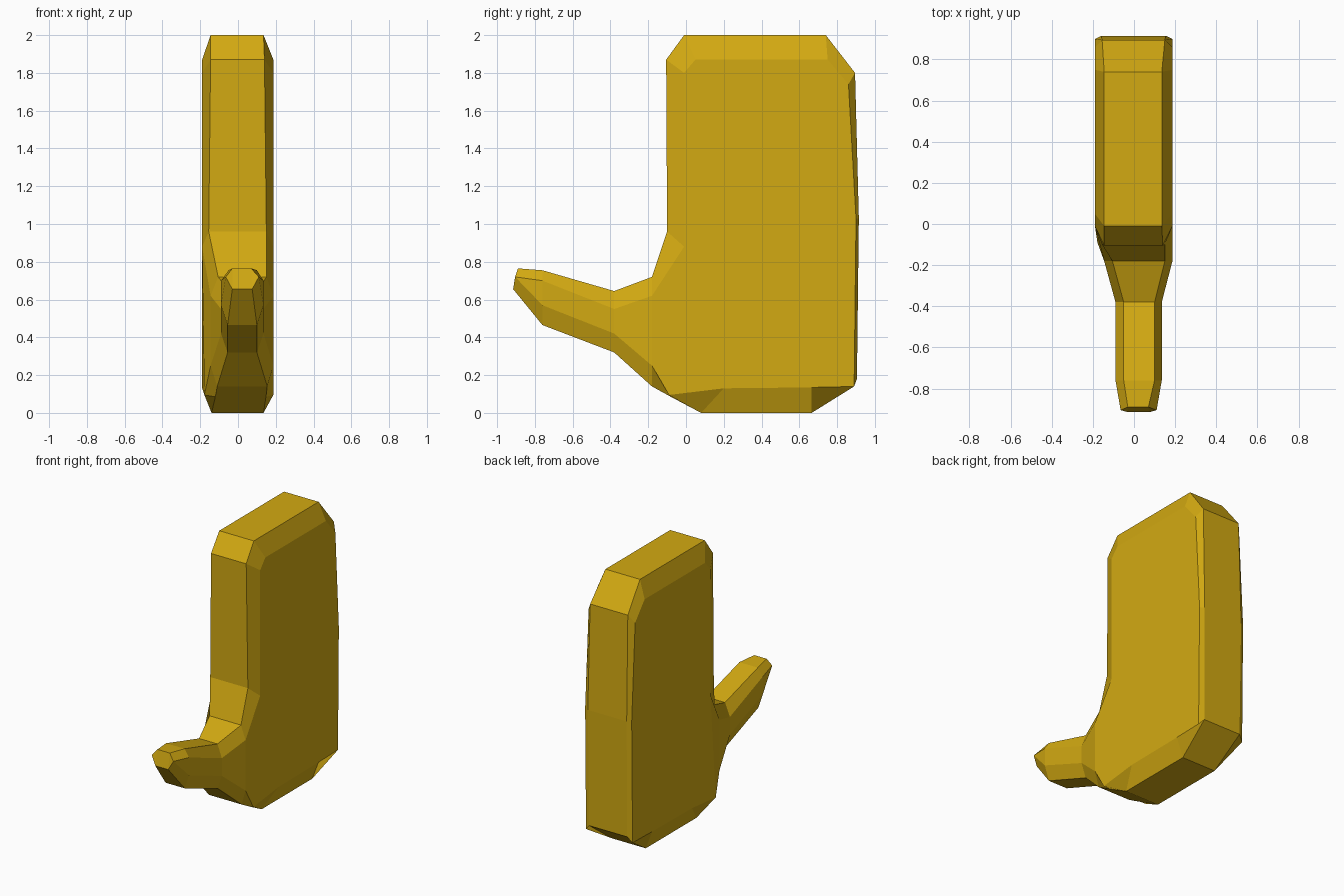
import bpy
import bmesh

cube = bpy.data.objects.get("Cube")
if cube:
    bpy.data.objects.remove(cube, do_unlink=True)

gold = bpy.data.materials.new("golden yellow")
gold.use_nodes = True
colour = (0.65, 0.40, 0.006, 1.0)
gold.diffuse_color = colour
gold.node_tree.nodes["Principled BSDF"].inputs["Base Color"].default_value = colour

L, R = -0.19, 0.187   # flat sides of the palm

# Stations around the side outline:
# rim point (y, z), rim x range, bevel point (y, z), bevel x range
stations = [
    # palm, from the thumb crotch up, over the top and down the back
    ((-0.10, 0.96), (-0.155, 0.15), (-0.01, 0.88), (L, R)),
    ((-0.105, 1.87), (-0.145, 0.14), (-0.01, 1.80), (L, R)),
    ((-0.01, 2.00), (-0.145, 0.135), (0.05, 1.87), (L, R)),
    ((0.74, 2.00), (-0.145, 0.135), (0.75, 1.87), (L, R)),
    ((0.895, 1.80), (-0.155, 0.15), (0.86, 1.74), (L, R)),
    ((0.915, 1.03), (-0.16, 0.155), (0.90, 1.03), (L, R)),
    ((0.905, 0.18), (-0.155, 0.15), (0.89, 0.14), (L, R)),
    ((0.665, 0.00), (-0.14, 0.135), (0.665, 0.135), (L, R)),
    ((0.08, 0.00), (-0.14, 0.135), (0.20, 0.13), (L, R)),
    ((-0.08, 0.085), (-0.12, 0.148), (-0.09, 0.095), (-0.178, R)),
    # thumb, out along the underside and back along the top
    ((-0.18, 0.14), (-0.11, 0.155), (-0.18, 0.25), (-0.145, R)),
    ((-0.38, 0.32), (-0.055, 0.10), (-0.38, 0.42), (-0.09, 0.135)),
    ((-0.76, 0.465), (-0.055, 0.10), (-0.76, 0.57), (-0.09, 0.135)),
    ((-0.915, 0.655), (-0.03, 0.075), (-0.905, 0.72), (-0.065, 0.11)),
    ((-0.89, 0.765), (-0.03, 0.07), (-0.905, 0.72), (-0.065, 0.11)),
    ((-0.76, 0.755), (-0.05, 0.10), (-0.76, 0.70), (-0.09, 0.135)),
    ((-0.38, 0.645), (-0.05, 0.10), (-0.38, 0.55), (-0.09, 0.135)),
    ((-0.18, 0.72), (-0.105, 0.15), (-0.18, 0.62), (-0.145, R)),
]
PALM = 10              # number of palm stations
n = len(stations)

bm = bmesh.new()
rim = [[bm.verts.new((xs[s], p[0], p[1])) for p, xs, _, _ in stations] for s in (0, 1)]
bevel = [[bm.verts.new((xs[s], p[0], p[1])) for _, _, p, xs in stations] for s in (0, 1)]

# Rim strip and the bevels on both sides
for i in range(n):
    j = (i + 1) % n
    bm.faces.new((rim[0][i], rim[0][j], rim[1][j], rim[1][i]))
    for s in (0, 1):
        bm.faces.new((rim[s][i], rim[s][j], bevel[s][j], bevel[s][i]))

# Flat palm sides, then quads bridging along the thumb
for side in bevel:
    bm.faces.new(side[:PALM])
    lower = side[PALM - 1:14]
    upper = [side[0]] + side[:13:-1]
    for i in range(len(lower) - 1):
        bm.faces.new((lower[i], lower[i + 1], upper[i + 1], upper[i]))

# Close the thumb tip and tidy normals
bmesh.ops.remove_doubles(bm, verts=bm.verts, dist=0.0005)
bmesh.ops.recalc_face_normals(bm, faces=bm.faces)

mesh = bpy.data.meshes.new("thumbed_hand")
bm.to_mesh(mesh)
bm.free()
mesh.materials.append(gold)
hand = bpy.data.objects.new("thumbed_hand", mesh)
bpy.context.collection.objects.link(hand)
